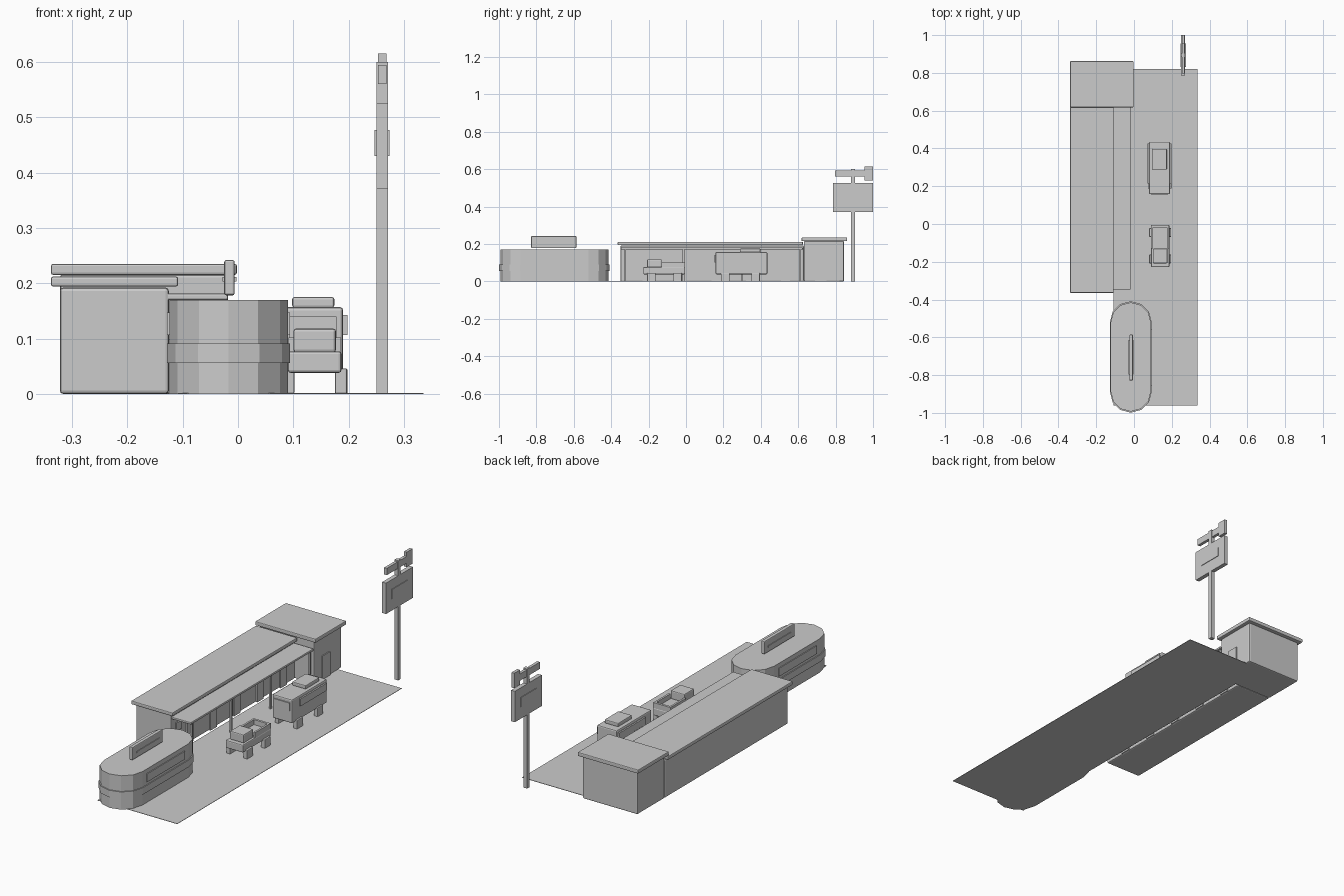
import bpy, bmesh, math

grey = bpy.data.materials.new("plain_grey")
grey.diffuse_color = (0.6, 0.6, 0.6, 1)


def finish(name, bm, bevel=0.0):
    me = bpy.data.meshes.new(name)
    bmesh.ops.recalc_face_normals(bm, faces=bm.faces)
    bm.to_mesh(me)
    bm.free()
    me.materials.append(grey)
    ob = bpy.data.objects.new(name, me)
    bpy.context.collection.objects.link(ob)
    if bevel:
        mod = ob.modifiers.new("soft_edge", 'BEVEL')
        mod.width = bevel
        mod.segments = 2
    return ob


def box(name, x, y, z, bevel=0.0):
    """Box from (min, max) ranges on each axis."""
    bm = bmesh.new()
    bmesh.ops.create_cube(bm, size=1)
    for v in bm.verts:
        for i, r in enumerate((x, y, z)):
            v.co[i] = r[0] if v.co[i] < 0 else r[1]
    return finish(name, bm, bevel)


def stadium(name, cx, y0, y1, r, z0, z1, n=6):
    """Upright prism with two half-round ends."""
    pts = []
    for start, cy in ((0, y1 - r), (math.pi, y0 + r)):
        for i in range(n + 1):
            a = start + math.pi * i / n
            pts.append((cx + r * math.cos(a), cy + r * math.sin(a)))
    bm = bmesh.new()
    low = [bm.verts.new((px, py, z0)) for px, py in pts]
    top = [bm.verts.new((px, py, z1)) for px, py in pts]
    bm.faces.new(low[::-1])
    bm.faces.new(top)
    for i in range(len(pts)):
        j = (i + 1) % len(pts)
        bm.faces.new((low[i], low[j], top[j], top[i]))
    return finish(name, bm)


# parking lot
box("parking_lot", (-0.108, 0.335), (-0.96, 0.82), (0, 0.002))

# long room block with roof and walkway canopy
box("room_block", (-0.322, -0.125), (-0.35, 0.63), (0, 0.192), 0.006)
box("room_roof", (-0.338, -0.108), (-0.365, 0.625), (0.194, 0.212), 0.004)
box("walkway_canopy", (-0.13, -0.018), (-0.348, 0.625), (0.170, 0.181), 0.003)
for i in range(4):
    y = -0.325 + 0.312 * i
    box("canopy_post", (-0.035, -0.025), (y - 0.005, y + 0.005), (0, 0.171))
for i in range(5):
    y = -0.295 + 0.185 * i
    box("room_window", (-0.126, -0.119), (y - 0.022, y + 0.022), (0.098, 0.14))
    box("room_door", (-0.126, -0.118), (y + 0.062, y + 0.112), (0, 0.12))

# office at the far end
box("office", (-0.322, -0.018), (0.63, 0.845), (0, 0.216), 0.006)
box("office_roof", (-0.338, -0.002), (0.618, 0.862), (0.215, 0.235), 0.004)
box("office_door", (-0.019, -0.013), (0.69, 0.75), (0, 0.12))

# round-ended diner with trim band, side windows and roof board
stadium("diner", -0.017, -0.993, -0.415, 0.107, 0, 0.17)
stadium("diner_band", -0.017, -0.999, -0.409, 0.111, 0.056, 0.091)
for s in (-1, 1):
    xs = sorted((-0.017 + s * 0.106, -0.017 + s * 0.111))
    box("diner_window", xs, (-0.855, -0.555), (0.106, 0.147))
box("diner_roof_board", (-0.025, -0.006), (-0.828, -0.586), (0.178, 0.242), 0.004)
for s in (-1, 1):
    xs = sorted((-0.0155 + s * 0.009, -0.0155 + s * 0.0125))
    box("roof_board_stripe", xs, (-0.797, -0.615), (0.203, 0.211))

# roadside sign
box("sign_pole", (0.25, 0.271), (0.883, 0.903), (0, 0.6))
box("sign_panel", (0.25, 0.271), (0.786, 1.0), (0.37, 0.525))
box("sign_arrow_shaft", (0.253, 0.268), (0.797, 0.96), (0.56, 0.594))
box("sign_arrow_end", (0.253, 0.268), (0.955, 1.0), (0.54, 0.615))
for s in (-1, 1):
    xs = sorted((0.2605 + s * 0.010, 0.2605 + s * 0.0135))
    box("sign_stripe", xs, (0.83, 0.955), (0.43, 0.477))


def wheels(name, xl, xr, ys):
    for x in (xl, xr):
        for y in ys:
            box(name, (x - 0.011, x + 0.011), (y - 0.023, y + 0.023), (0, 0.046), 0.003)


# van
box("van_body", (0.08, 0.19), (0.158, 0.435), (0.038, 0.157), 0.006)
box("van_roof_box", (0.098, 0.174), (0.288, 0.398), (0.156, 0.175), 0.004)
for s in (-1, 1):
    xs = sorted((0.135 + s * 0.054, 0.135 + s * 0.0625))
    box("van_side_window", xs, (0.215, 0.425), (0.106, 0.143))
box("van_windscreen", (0.092, 0.178), (0.153, 0.16), (0.1, 0.14))
wheels("van_wheel", 0.084, 0.187, (0.21, 0.372))

# pickup truck
box("truck_body", (0.09, 0.187), (-0.228, -0.005), (0.038, 0.077), 0.005)
box("truck_cab", (0.1, 0.177), (-0.208, -0.13), (0.075, 0.118), 0.005)
for x in (0.096, 0.181):
    box("truck_bed_side", (x - 0.005, x + 0.005), (-0.13, -0.008), (0.075, 0.102))
box("truck_tailgate", (0.091, 0.186), (-0.018, -0.006), (0.075, 0.102))
wheels("truck_wheel", 0.091, 0.186, (-0.185, -0.045))
